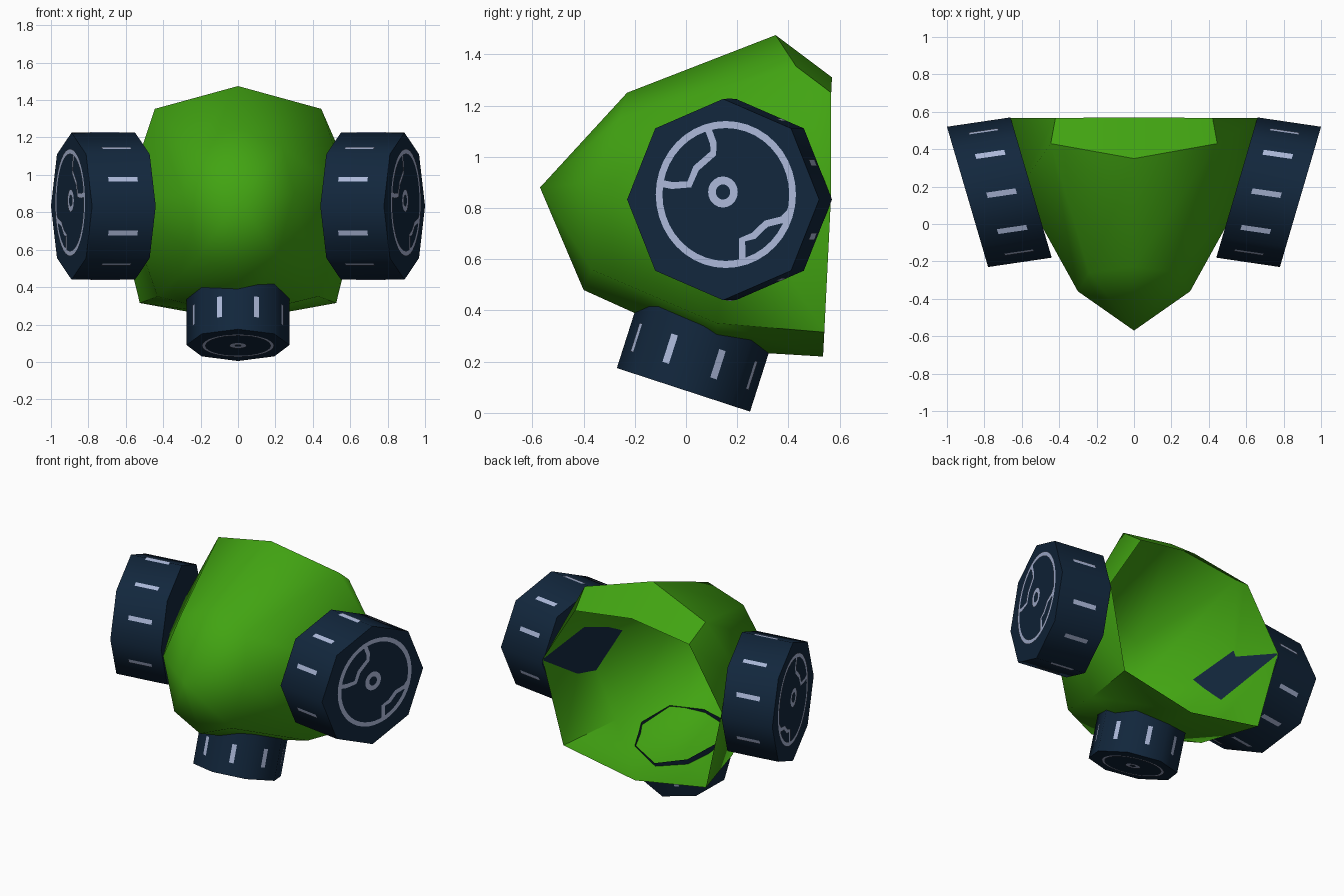
import bpy, math
from mathutils import Vector as V
from mathutils.bvhtree import BVHTree

if "Cube" in bpy.data.objects:
    bpy.data.objects.remove(bpy.data.objects["Cube"])


def material(name, rgb):
    m = bpy.data.materials.new(name)
    m.diffuse_color = (*rgb, 1)
    m.use_nodes = True
    m.node_tree.nodes["Principled BSDF"].inputs["Base Color"].default_value = m.diffuse_color
    return m


GREEN = material("shell green", (0.054, 0.37, 0.006))
NAVY = material("canister navy", (0.006, 0.02, 0.046))
PALE = material("pale markings", (0.41, 0.48, 0.69))


def build(name, verts, faces, mat, inside, angle=50):
    """Make an object whose faces all point away from the inside point."""
    verts = [V(v) for v in verts]
    out = []
    for f in faces:
        p = [verts[i] for i in f]
        c = sum(p, V()) / len(p)
        n = V()
        for i in range(len(p)):
            n += (p[i - 1] - c).cross(p[i] - c)
        out.append(f if n.dot(c - inside) > 0 else f[::-1])
    me = bpy.data.meshes.new(name)
    me.from_pydata(verts, [], out)
    me.materials.append(mat)
    me.shade_smooth()
    me.set_sharp_from_angle(angle=math.radians(angle))
    ob = bpy.data.objects.new(name, me)
    bpy.context.collection.objects.link(ob)
    return verts, out


# --- mask shell: nose point, three eight-sided rings, open at the back
half_rings = [
    [(0, -.23, 1.25), (.24, -.26, 1.15), (.30, -.36, .90), (.21, -.37, .56), (0, -.40, .48)],
    [(0, .35, 1.475), (.445, .43, 1.353), (.61, .20, .86), (.43, .12, .35), (0, .12, .245)],
    [(0, .57, 1.31), (.42, .567, 1.25), (.66, .567, .86), (.525, .54, .315), (0, .535, .22)],
]
sv, sf = [(0, -.57, .88)], []
for h in half_rings:
    sv += h + [(-x, y, z) for x, y, z in h[3:0:-1]]
for i in range(8):
    j = (i + 1) % 8
    sf.append((0, 1 + i, 1 + j))
    for r in (1, 9):
        sf.append((r + i, r + j, r + 8 + j, r + 8 + i))
sv, sf = build("mask_shell", sv, sf, GREEN, V((0, .35, .85)), 52)
tree = BVHTree.FromPolygons(sv, sf)


def oct_radius(deg):
    return math.cos(math.radians(22.5)) / math.cos(math.radians(deg % 45 - 22.5))


class Canister:
    """Octagonal can; (a, b) across the outer cap, t from outer to inner end."""

    def __init__(self, name, outer, inner, e1, e2):
        self.name, self.o, self.axis = name, V(outer), V(inner) - V(outer)
        self.e1, self.e2 = V(e1), V(e2)
        self.mid = self.at(0, 0, .5)
        self.v, self.f = [], []

    def at(self, a, b, t):
        return self.o + self.e1 * a + self.e2 * b + self.axis * t

    def body(self, fit_to_shell):
        cs = [(math.cos(k * math.pi / 4), math.sin(k * math.pi / 4)) for k in range(8)]
        low = [self.at(a, b, 0) for a, b in cs]
        top = [self.at(a, b, 1) for a, b in cs]
        faces = [tuple(range(8))]
        if fit_to_shell:  # open tube whose upper edge just pokes through the shell
            d = self.axis.normalized()
            for k in range(8):
                hit = tree.ray_cast(low[k], d, .6)[0]
                if hit:
                    top[k] = hit + d * .025
        else:
            faces.append(tuple(range(8, 16)))
        faces += [(k, (k + 1) % 8, (k + 1) % 8 + 8, k + 8) for k in range(8)]
        build(self.name, low + top, faces, NAVY, self.mid)

    def quad_strip(self, pairs, closed=False):
        n, base = len(pairs), len(self.v)
        for p, q in pairs:
            self.v += [self.at(*p), self.at(*q)]
        for i in range(n if closed else n - 1):
            j = (i + 1) % n
            self.f.append((base + 2 * i, base + 2 * j, base + 2 * j + 1, base + 2 * i + 1))

    def ring(self, ca, cb, r0, r1, n=40):
        ang = [2 * math.pi * k / n for k in range(n)]
        self.quad_strip([((ca + r0 * math.cos(t), cb + r0 * math.sin(t), -.014),
                          (ca + r1 * math.cos(t), cb + r1 * math.sin(t), -.014)) for t in ang], True)

    def line(self, pts, w):
        pairs = []
        for i, (a, b) in enumerate(pts):
            p, q = pts[max(i - 1, 0)], pts[min(i + 1, len(pts) - 1)]
            d = math.hypot(q[0] - p[0], q[1] - p[1])
            na, nb = -(q[1] - p[1]) / d * w, (q[0] - p[0]) / d * w
            pairs.append(((a + na, b + nb, -.016), (a - na, b - nb, -.016)))
        self.quad_strip(pairs)

    def dash(self, deg, half, t0, t1):
        pairs = []
        for g in (deg - half, deg + half):
            r, t = oct_radius(g) * 1.015, math.radians(g)
            a, b = r * math.cos(t), r * math.sin(t)
            pairs.append(((a, b, t0), (a, b, t1)))
        self.quad_strip(pairs)

    def finish(self):
        build(self.name + "_markings", self.v, self.f, PALE, self.mid)


# --- side canisters with ring, two bent lines and ten dashes
for s, side in ((1, "right"), (-1, "left")):
    c = Canister(side + "_canister", (s * .89, .145, .833), (s * .55, .195, .833),
                 (s * .11, .375, 0), (0, 0, .393))
    c.body(False)
    c.ring(.03, .05, .66, .73)
    c.ring(0, .075, .075, .155, 20)
    c.line([(-.64, .16), (-.53, .14), (-.35, .15), (-.28, .31), (-.10, .46), (-.10, .56), (-.15, .69)], .035)
    c.line([(.70, -.12), (.62, -.20), (.45, -.24), (.32, -.36), (.20, -.40), (.20, -.62)], .035)
    for g in (23, 56, 91, 124, 157):
        for k in (1, -1):
            c.dash(k * g, 2.2, .3, .76)
    c.finish()

# --- chin canister
c = Canister("chin_canister", (0, -.01, .09), (0, .065, .325), (.275, 0, 0), (0, -.26, .085))
c.body(True)
c.ring(0, 0, .63, .70)
c.ring(0, 0, .06, .17, 20)
for k in range(8):
    c.dash(22.5 + 45 * k, 3.2, .32, .79)
c.finish()
